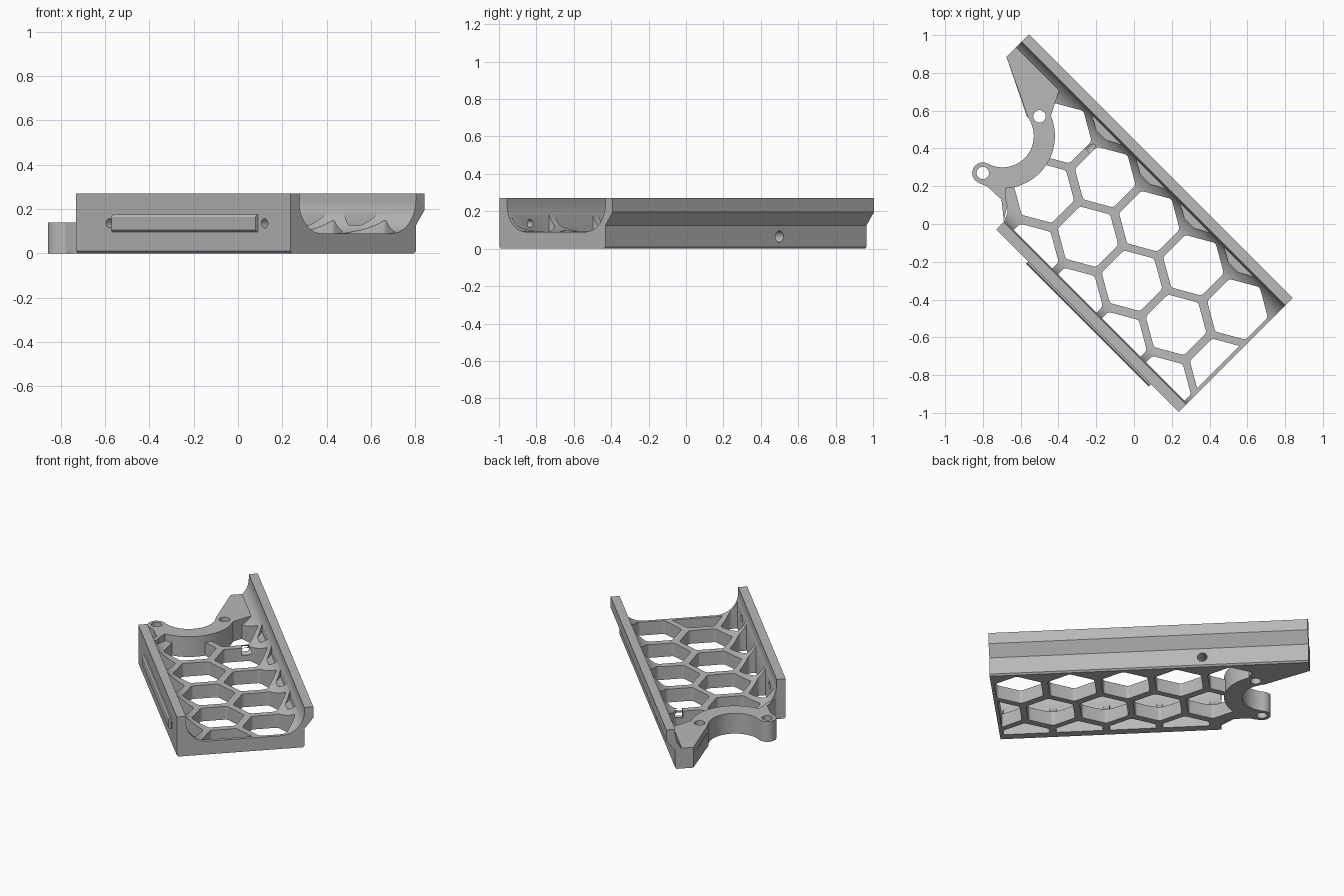
import bpy, bmesh, math
from mathutils import Matrix, Vector

if "Cube" in bpy.data.objects:
    bpy.data.objects.remove(bpy.data.objects["Cube"])

grey = bpy.data.materials.new("plain grey")
grey.diffuse_color = (0.48, 0.48, 0.48, 1)
grey.use_nodes = True
grey.node_tree.nodes["Principled BSDF"].inputs["Base Color"].default_value = grey.diffuse_color


def prism(name, shapes, lo, hi, axis="z"):
    """Extrude closed outlines: axis z takes (u, v), axis u takes (v, z), axis v takes (u, z)."""
    place = {"z": lambda a, b, h: (a, b, h),
             "u": lambda a, b, h: (h, a, b),
             "v": lambda a, b, h: (a, h, b)}[axis]
    bm = bmesh.new()
    for pts in shapes:
        bottom = [bm.verts.new(place(a, b, lo)) for a, b in pts]
        top = [bm.verts.new(place(a, b, hi)) for a, b in pts]
        bm.faces.new(bottom)
        bm.faces.new(top)
        n = len(pts)
        for i in range(n):
            j = (i + 1) % n
            bm.faces.new((bottom[i], bottom[j], top[j], top[i]))
    bmesh.ops.recalc_face_normals(bm, faces=bm.faces)
    mesh = bpy.data.meshes.new(name)
    bm.to_mesh(mesh)
    bm.free()
    ob = bpy.data.objects.new(name, mesh)
    bpy.context.collection.objects.link(ob)
    mesh.materials.append(grey)
    return ob


def combine(target, other, op):
    mod = target.modifiers.new(op, "BOOLEAN")
    mod.operation, mod.solver, mod.object = op, "EXACT", other
    bpy.context.view_layer.objects.active = target
    bpy.ops.object.modifier_apply(modifier=mod.name)
    bpy.data.objects.remove(other)


def arc(cx, cy, r, a0, a1, n):
    return [(cx + r * math.cos(math.radians(a0 + (a1 - a0) * i / n)),
             cy + r * math.sin(math.radians(a0 + (a1 - a0) * i / n))) for i in range(n + 1)]


def circle(cx, cy, r, n=24):
    return arc(cx, cy, r, 0, 360, n)[:-1]


def clip(pts, axis, limit, sign):
    """Keep the part of an outline where sign * coordinate <= sign * limit."""
    out = []
    for i, p in enumerate(pts):
        q = pts[(i + 1) % len(pts)]
        dp, dq = sign * (p[axis] - limit), sign * (q[axis] - limit)
        if dp <= 0:
            out.append(p)
        if dp * dq < 0:
            t = dp / (dp - dq)
            out.append(tuple(p[k] + (q[k] - p[k]) * t for k in (0, 1)))
    return out


def hexagon(cu, cv, apothem=0.144, rnd=0.025):
    pts = []
    r = (apothem - rnd) / math.cos(math.pi / 6)
    for k in range(6):
        a = 30 + 60 * k
        x = cu + r * math.cos(math.radians(a))
        y = cv + r * math.sin(math.radians(a))
        pts += arc(x, y, rnd, a - 30, a + 30, 4)
    return pts


# Tray: channel section with coved walls and an overhanging rail
section = [(-.537, .01), (-.527, 0), (.252, 0), (.262, .01), (.262, .125),
           (.318, .195), (.318, .27), (.262, .27)]
section += arc(.112, .24, .15, 0, -90, 14) + arc(-.34, .23, .14, -90, -180, 14)
section += [(-.48, .27), (-.537, .27)]
tray = prism("tray", [section], -1.2, .872, "u")

# Trim the channel to its plan outline
outline = [(-.495, -.6), (.9, -.6), (.9, .4), (-1.103, .4), (-1.103, .148), (-.8, .0),
           (-.75, .03), (-.68, -.01), (-.61, -.163), (-.68, -.32), (-.714, -.403),
           (-.544, -.403), (-.516, -.431), (-.495, -.48)]
combine(tray, prism("trim", [outline], -.2, .5), "INTERSECT")
end = prism("end_trim", [[(.872, -.7), (1.2, -.7), (1.2, .7), (.872, .7)]], -.2, .5)
combine(tray, end, "DIFFERENCE")

# Honeycomb openings
pitch = 0.33
cells = [hexagon(-.613 + pitch * k, .068) for k in range(5)]
cells += [hexagon(-.455 + pitch * k, -.22) for k in range(4)]
cells.append(clip(hexagon(.865, -.22), 0, .85, 1))
for k in range(4):
    c = clip(hexagon(-.283 + pitch * k, -.508), 1, -.472, -1)
    cells.append(clip(c, 0, .85, 1))
combine(tray, prism("cells", cells, -.1, .5), "DIFFERENCE")

# Shallow pockets along the rail
pockets = [clip(hexagon(-.455 + pitch * k, .354), 1, .25, 1) for k in range(4)]
combine(tray, prism("pockets", pockets, .125, .5), "DIFFERENCE")

# Curved clamp with rounded ends
cu, cv, mid, half, sweep = -.822, -.163, .222, .056, 73
s = math.radians(sweep)
ends = [(cu + mid * math.cos(s), cv + k * mid * math.sin(s)) for k in (-1, 1)]
clamp = arc(cu, cv, mid + half, -sweep, sweep, 32)
clamp += arc(*ends[1], half, sweep, sweep + 180, 12)[1:-1]
clamp += arc(cu, cv, mid - half, sweep, -sweep, 32)
clamp += arc(*ends[0], half, 180 - sweep, 360 - sweep, 12)[1:-1]
combine(tray, prism("clamp", [clamp], 0, .138), "UNION")

# Gussets joining the clamp to the rail and the low wall
gusset = [(-1.103, .148), (-1.103, .22), (-.78, .22), (-.72, .10), (-.73, .03), (-.79, .0)]
combine(tray, prism("rail_gusset", [gusset], .002, .138), "UNION")
gusset = [(-.5, -.475), (-.544, -.403), (-.72, -.41), (-.68, -.33), (-.61, -.35)]
combine(tray, prism("wall_gusset", [gusset], .002, .138), "UNION")

# Clamp screw holes and wall holes
combine(tray, prism("clamp_holes", [circle(*e, .033) for e in ends], -.1, .3), "DIFFERENCE")
wall_holes = [circle(u, .135, .021) for u in (-.283, .707)]
combine(tray, prism("wall_holes", wall_holes, -.6, -.4, "v"), "DIFFERENCE")
combine(tray, prism("rail_hole", [circle(-.445, .065, .03)], .1, .35, "v"), "DIFFERENCE")

# Raised plate on the low wall
plate = prism("side_plate", [[(-.53, .095), (-.545, .095), (-.553, .105),
                              (-.553, .163), (-.545, .175), (-.53, .175)]], -.255, .664, "u")

# Turn everything diagonal and smooth the curved faces
for ob in (tray, plate):
    ob.data.transform(Matrix.Rotation(math.radians(-45), 4, "Z"))
    bpy.ops.object.select_all(action="DESELECT")
    ob.select_set(True)
    bpy.context.view_layer.objects.active = ob
    bpy.ops.object.shade_smooth_by_angle(angle=math.radians(25))
